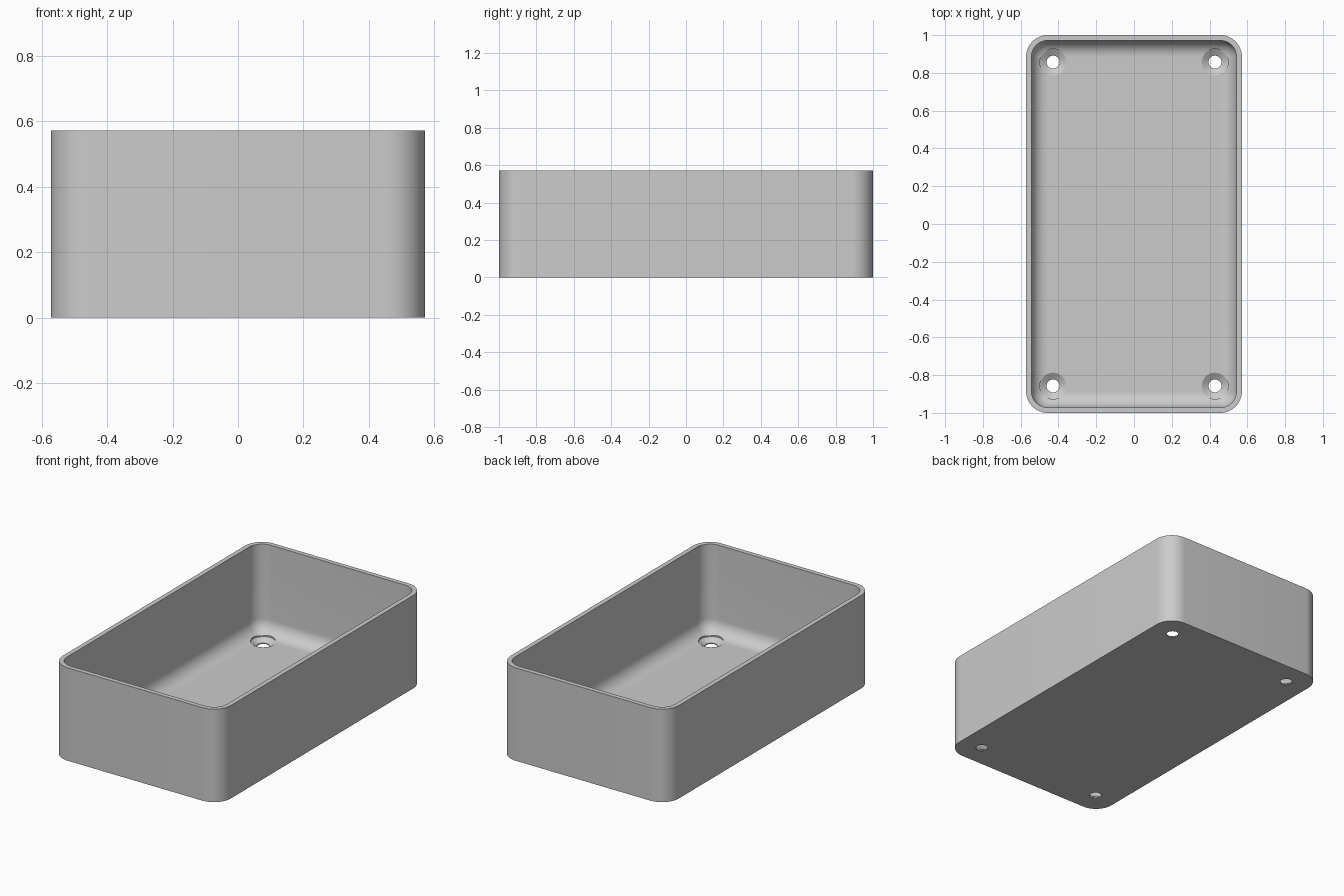
import bpy, bmesh, math

if "Cube" in bpy.data.objects:
    bpy.data.objects.remove(bpy.data.objects["Cube"])

U = 1 / 35                      # design unit
HX, HY, HEIGHT = 20 * U, 35 * U, 20 * U
WALL, CORNER, FILLET = U, 4 * U, 3 * U
HOLE_X, HOLE_Y = 15 * U, 30 * U
STEPS = 12

grey = bpy.data.materials.new("plain grey")
grey.use_nodes = True
colour = (0.6, 0.6, 0.6, 1)
grey.diffuse_color = colour
grey.node_tree.nodes["Principled BSDF"].inputs["Base Color"].default_value = colour


def make_object(name, bm):
    bmesh.ops.remove_doubles(bm, verts=bm.verts, dist=1e-5)
    bmesh.ops.recalc_face_normals(bm, faces=bm.faces)
    mesh = bpy.data.meshes.new(name)
    bm.to_mesh(mesh)
    bm.free()
    mesh.materials.append(grey)
    obj = bpy.data.objects.new(name, mesh)
    bpy.context.collection.objects.link(obj)
    return obj


def rounded_ring(bm, inset, z):
    """Rounded rectangle of vertices, shrunk inwards by inset."""
    r = max(CORNER - inset, 0)
    ring = []
    for k, (sx, sy) in enumerate([(1, 1), (-1, 1), (-1, -1), (1, -1)]):
        for i in range(STEPS + 1):
            a = (k + i / STEPS) * math.pi / 2
            ring.append(bm.verts.new((sx * (HX - inset - r) + r * math.cos(a),
                                      sy * (HY - inset - r) + r * math.sin(a), z)))
    return ring


def circle_ring(bm, x, y, r, z, n=48):
    return [bm.verts.new((x + r * math.cos(math.tau * i / n),
                          y + r * math.sin(math.tau * i / n), z)) for i in range(n)]


def loft(bm, rings):
    """Skin a stack of rings and cap both ends."""
    for a, b in zip(rings, rings[1:]):
        for i in range(len(a)):
            j = (i + 1) % len(a)
            bm.faces.new((a[i], a[j], b[j], b[i]))
    bm.faces.new(rings[0])
    bm.faces.new(rings[-1])


# Open tray: outer wall, rim, inner wall, then the fillet down to the floor
profile = [(0, 0), (0, HEIGHT), (WALL, HEIGHT)]
for i in range(STEPS + 1):
    a = i / STEPS * math.pi / 2
    profile.append((WALL + FILLET * (1 - math.cos(a)),
                    WALL + FILLET * (1 - math.sin(a))))
bm = bmesh.new()
loft(bm, [rounded_ring(bm, inset, z) for inset, z in profile])
tray = make_object("tray", bm)

# Countersunk screw holes in the four floor corners
bore, head = 1.2 * U, 2.45 * U
hole_profile = [(bore, -U), (bore, 0.2 * U), (head, WALL), (head, 4 * U)]
bm = bmesh.new()
for sx in (-1, 1):
    for sy in (-1, 1):
        loft(bm, [circle_ring(bm, sx * HOLE_X, sy * HOLE_Y, r, z) for r, z in hole_profile])
cutter = make_object("screw_hole_cutter", bm)
cutter.hide_render = True

cut = tray.modifiers.new("screw holes", "BOOLEAN")
cut.operation = "DIFFERENCE"
cut.solver = "EXACT"
cut.object = cutter
bpy.ops.object.select_all(action="DESELECT")
tray.select_set(True)
bpy.context.view_layer.objects.active = tray
bpy.ops.object.modifier_apply(modifier=cut.name)
bpy.data.objects.remove(cutter)
bpy.ops.object.shade_smooth_by_angle(angle=math.radians(30))
